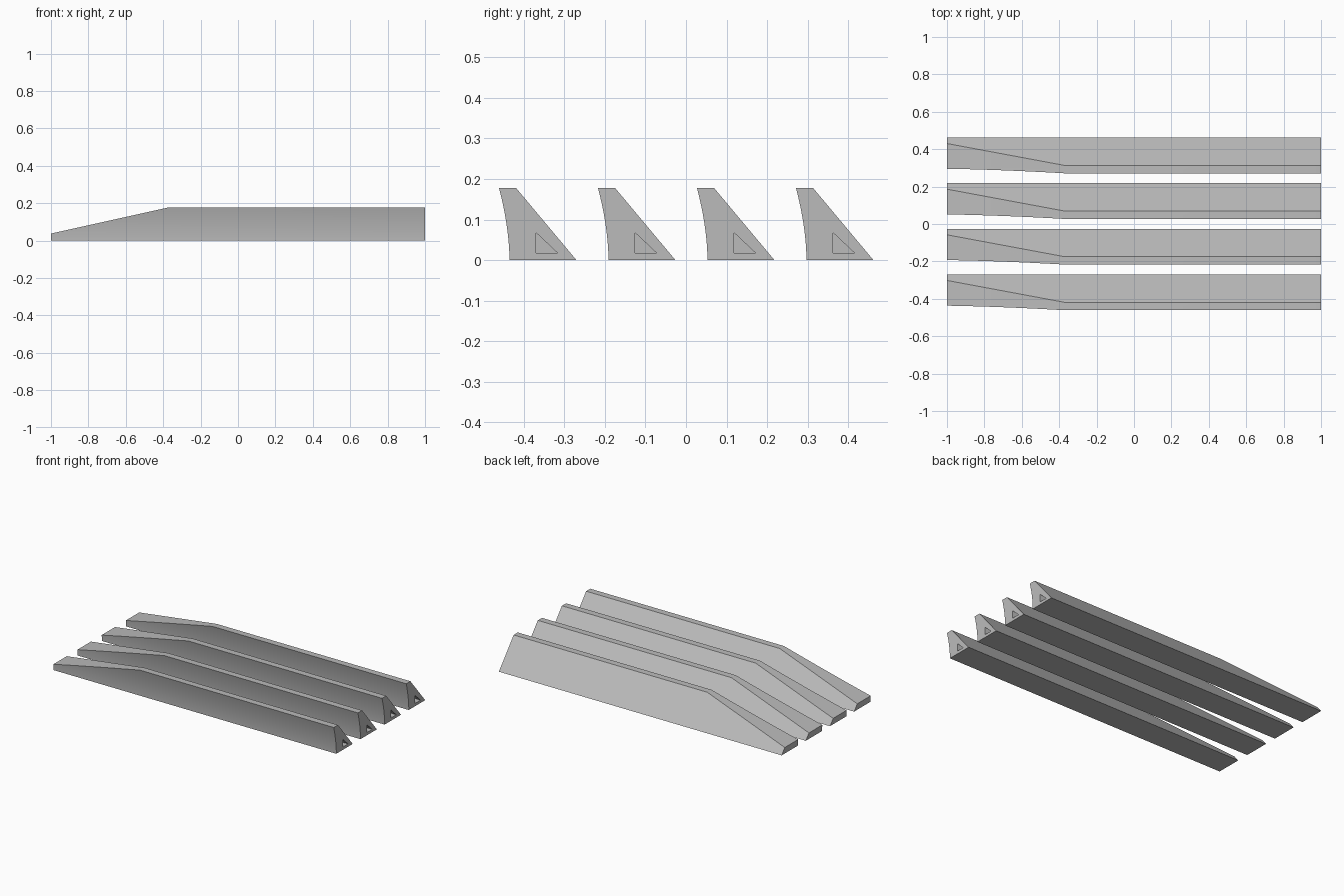
import bpy, bmesh
from mathutils import Vector

if "Cube" in bpy.data.objects:
    bpy.data.objects.remove(bpy.data.objects["Cube"])

PITCH = 0.244           # spacing between bars
HEIGHT = 0.178
STEPS = 14              # segments of the hollow front face

grey = bpy.data.materials.new("light grey")
grey.diffuse_color = (0.5, 0.5, 0.5, 1)
grey.use_nodes = True
grey.node_tree.nodes["Principled BSDF"].inputs["Base Color"].default_value = grey.diffuse_color


def prism(name, profile, x0, x1):
    """Extrude a (y, z) profile along x from x0 to x1."""
    bm = bmesh.new()
    face = bm.faces.new([bm.verts.new((x0, y, z)) for y, z in profile])
    out = bmesh.ops.extrude_face_region(bm, geom=[face])
    moved = [v for v in out["geom"] if isinstance(v, bmesh.types.BMVert)]
    bmesh.ops.translate(bm, verts=moved, vec=(x1 - x0, 0, 0))
    bmesh.ops.recalc_face_normals(bm, faces=bm.faces)
    mesh = bpy.data.meshes.new(name)
    bm.to_mesh(mesh)
    bm.free()
    obj = bpy.data.objects.new(name, mesh)
    bpy.context.collection.objects.link(obj)
    return obj


def slope_end(obj):
    """Cut the top down into a ramp towards the left end."""
    a, b = Vector((-1, 0, 0.038)), Vector((-0.37, 0, HEIGHT))
    d = b - a
    bm = bmesh.new()
    bm.from_mesh(obj.data)
    cut = bmesh.ops.bisect_plane(bm, geom=bm.verts[:] + bm.edges[:] + bm.faces[:],
                                 plane_co=a, plane_no=(-d.z, 0, d.x), clear_outer=True)
    rim = [e for e in cut["geom_cut"] if isinstance(e, bmesh.types.BMEdge)]
    bmesh.ops.holes_fill(bm, edges=[e for e in rim if e.is_boundary])
    bmesh.ops.recalc_face_normals(bm, faces=bm.faces)
    bm.to_mesh(obj.data)
    bm.free()


for i in range(4):
    y = (i - 1.5) * PITCH
    # bar: hollow curved front, narrow flat top, straight sloping back
    curve = [(y - 0.069 - 0.026 * (k / STEPS) ** 1.8, HEIGHT * k / STEPS)
             for k in range(STEPS + 1)]
    bar = prism(f"bar_{i + 1}", [(y + 0.096, 0)] + curve + [(y - 0.053, HEIGHT)], -1, 1)
    slope_end(bar)
    bar.data.materials.append(grey)

    # triangular socket in the right end
    socket = prism(f"socket_cutter_{i + 1}",
                   [(y - 0.004, 0.018), (y + 0.049, 0.018), (y - 0.004, 0.068)], 0.85, 1.1)
    socket.data.materials.append(grey)
    socket.hide_render = True
    socket.hide_set(True)
    mod = bar.modifiers.new("socket", "BOOLEAN")
    mod.object = socket
    mod.operation = "DIFFERENCE"
    mod.solver = "EXACT"

    # smooth curved front, crisp edges elsewhere
    bpy.ops.object.select_all(action="DESELECT")
    bar.select_set(True)
    bpy.context.view_layer.objects.active = bar
    bpy.ops.object.shade_smooth_by_angle()
